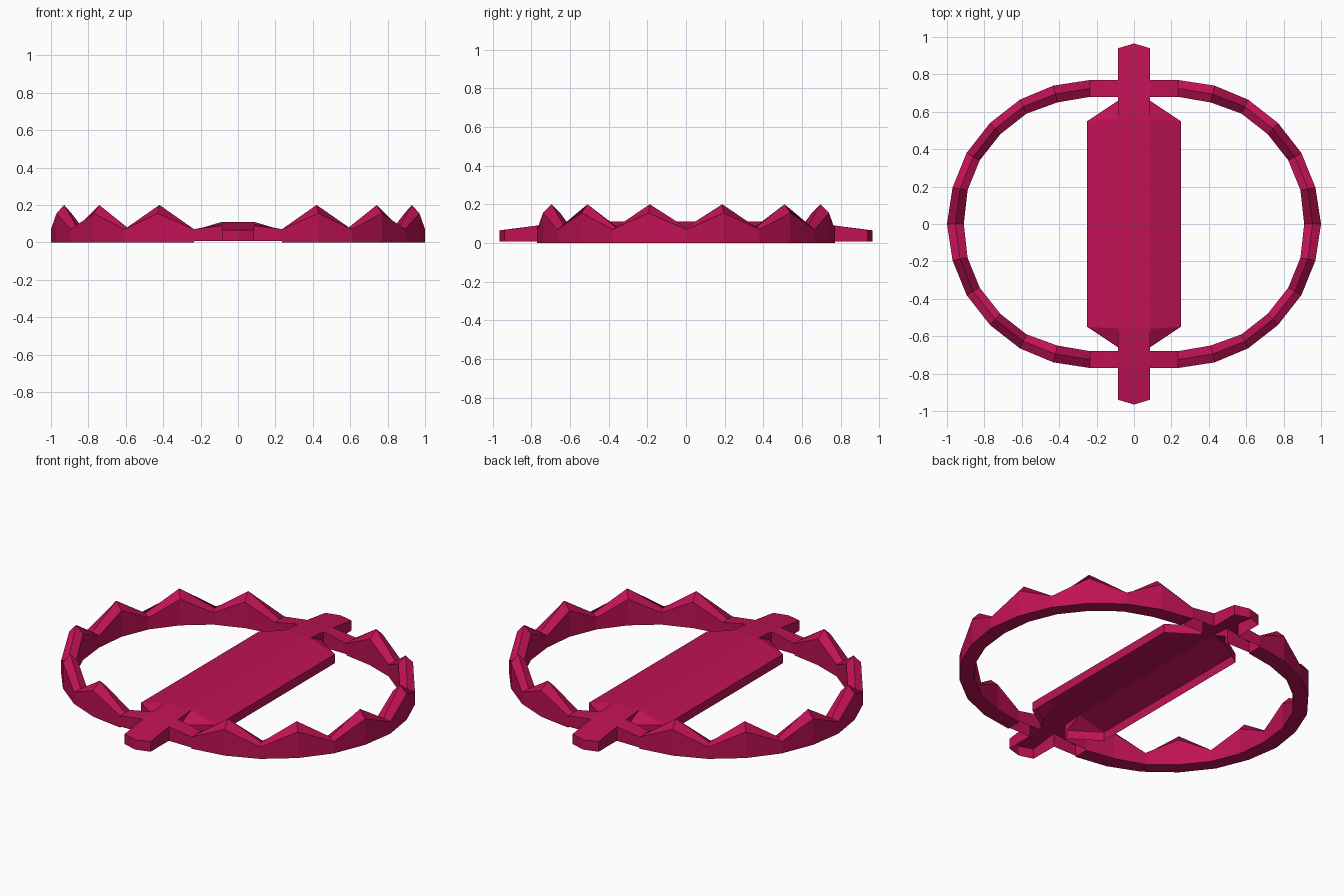
import bpy, bmesh

if "Cube" in bpy.data.objects:
    bpy.data.objects.remove(bpy.data.objects["Cube"])

mat = bpy.data.materials.new("crimson")
mat.diffuse_color = (0.52, 0.006, 0.09, 1)
mat.use_nodes = True
mat.node_tree.nodes["Principled BSDF"].inputs["Base Color"].default_value = mat.diffuse_color


def mirrored(name, bm):
    """Turn a quarter model into an object mirrored over x and y."""
    bmesh.ops.remove_doubles(bm, verts=bm.verts, dist=1e-5)
    me = bpy.data.meshes.new(name)
    bm.to_mesh(me)
    bm.free()
    me.materials.append(mat)
    ob = bpy.data.objects.new(name, me)
    bpy.context.collection.objects.link(ob)
    m = ob.modifiers.new("Mirror", 'MIRROR')
    m.use_axis = (True, True, False)
    m.merge_threshold = 0.0005
    return ob


# Toothed ring: quarter of house-shaped sections, alternating valley and tooth
outer = [(.235, .77), (.43, .74), (.61, .665), (.77, .54), (.895, .38), (.97, .195), (1, 0)]
inner = [(.235, .68), (.41, .65), (.575, .59), (.715, .48), (.825, .34), (.89, .18), (.91, 0)]
bm = bmesh.new()
sections = []
for i, ((ox, oy), (ix, iy)) in enumerate(zip(outer, inner)):
    side, ridge = (.155, .2) if i % 2 else (.07, .08)
    if i == 0:
        ridge = .07
    pts = [(ox, oy, 0), (ox, oy, side), ((ox + ix) / 2, (oy + iy) / 2, ridge),
           (ix, iy, side), (ix, iy, 0)]
    sections.append([bm.verts.new(p) for p in pts])
for a, b in zip(sections, sections[1:]):
    for k in range(5):
        n = (k + 1) % 5
        bm.faces.new((a[k], a[n], b[n], b[k]))
bm.faces.new(sections[0])
bmesh.ops.recalc_face_normals(bm, faces=[f for f in bm.faces])
mirrored("toothed_ring", bm)

# Hollow pressure plate with crossbar: quarter of an open-bottomed shell
P = dict(c0=(0, 0, .11), s0=(.085, 0, .11), e0=(.25, 0, .06),
         c1=(0, .56, .11), s1=(.085, .56, .11), e1=(.25, .55, .06),
         t=(.085, .66, .06), c2=(0, .68, .1), s2=(.085, .68, .1),
         c3=(0, .77, .09), s3=(.085, .77, .09),
         r2=(.235, .68, .07), r3=(.235, .77, .07),
         s4=(.085, .94, .067), c4=(0, .965, .065))
bm = bmesh.new()
BASE = .007


def face(*pts):
    bm.faces.new([bm.verts.new(p) for p in pts])


for names in ("c0 s0 s1 c1", "s0 e0 e1 s1", "s1 e1 t", "c1 s1 s2 c2", "s1 t s2",
              "c2 s2 s3 c3", "s2 r2 r3 s3", "c3 s3 s4 c4"):
    face(*[P[n] for n in names.split()])
# Skirt walls down to the base
for names in ("e0 e1", "e1 t", "t s2", "s2 r2", "r3 s3", "s3 s4", "s4 c4"):
    a, b = [P[n] for n in names.split()]
    face(b, a, (*a[:2], BASE), (*b[:2], BASE))
mirrored("plate_and_crossbar", bm)
